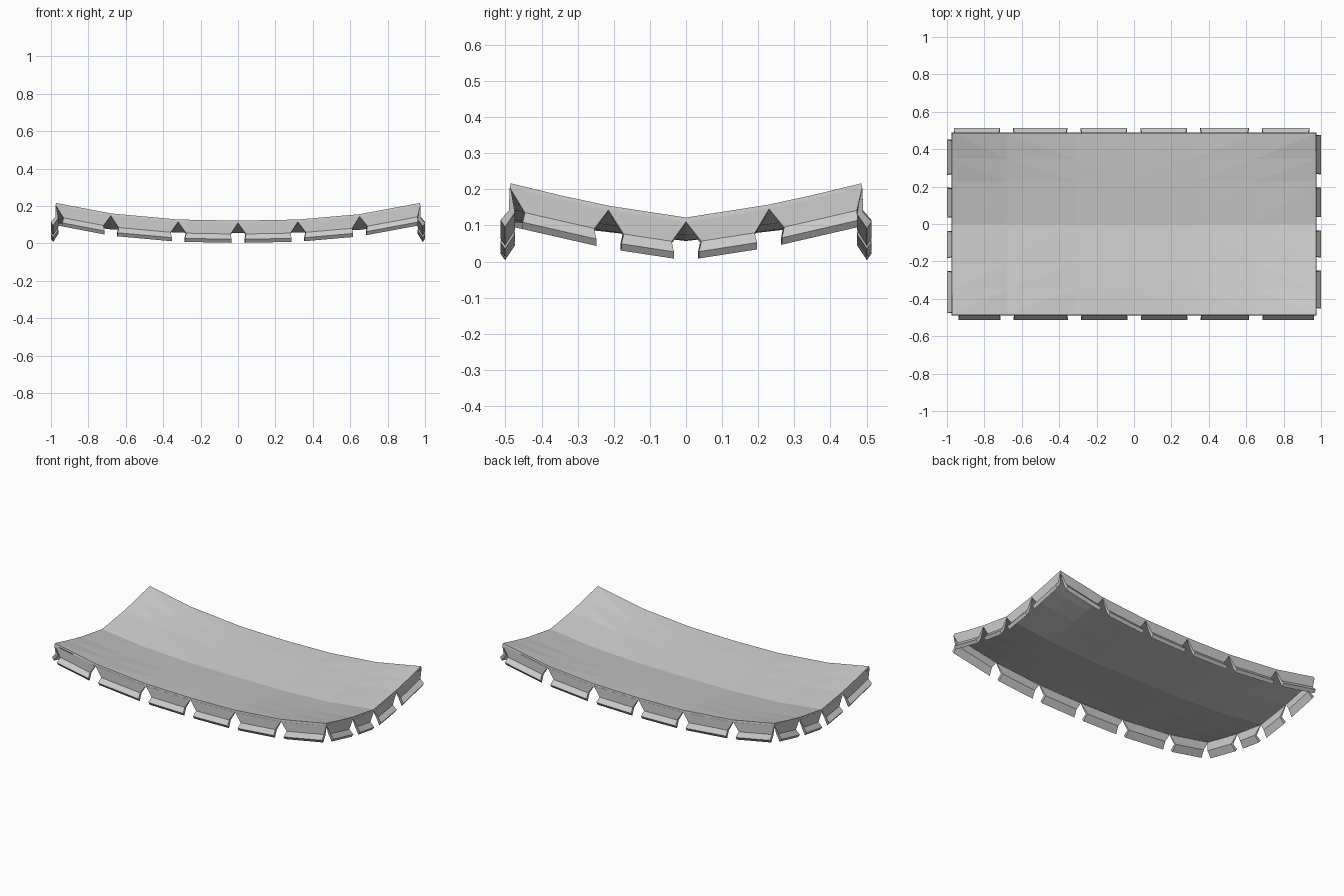
import bpy
import bmesh
from mathutils import Vector

cube = bpy.data.objects.get("Cube")
if cube:
    bpy.data.objects.remove(cube, do_unlink=True)

HX, HY = 0.975, 0.488
LOW, RISE = 0.11, 0.095
X_KNOTS = [-HX, -0.68, -0.32, 0, 0.32, 0.65, HX]
Y_KNOTS = [-HY, -0.215, 0, 0.23, HY]

cloth = bpy.data.materials.new("pale grey cloth")
cloth.use_nodes = True
GREY = (0.6, 0.6, 0.6, 1)
cloth.diffuse_color = GREY
cloth.node_tree.nodes["Principled BSDF"].inputs["Base Color"].default_value = GREY


def finish(bm, name):
    bmesh.ops.recalc_face_normals(bm, faces=bm.faces)
    mesh = bpy.data.meshes.new(name)
    bm.to_mesh(mesh)
    bm.free()
    mesh.materials.append(cloth)
    obj = bpy.data.objects.new(name, mesh)
    bpy.context.collection.objects.link(obj)
    return obj


def long_rim(x):
    return LOW + RISE * abs(x / HX) ** 2.5


def short_rim(y):
    return LOW + RISE * abs(y / HY) ** 1.3


def sheet_z(x, y):
    # rim curves blended across the sheet, with a slack middle
    slack = (1 - (x / HX) ** 2) * (1 - (y / HY) ** 2)
    return long_rim(x) + short_rim(y) - LOW - RISE + 0.042 * slack


# Sagging cloth sheet
bm = bmesh.new()
rows = sorted(Y_KNOTS + [-0.35, 0.35])
grid = [[bm.verts.new((x, y, sheet_z(x, y))) for x in X_KNOTS] for y in rows]
for j in range(len(rows) - 1):
    for i in range(len(X_KNOTS) - 1):
        a, b = grid[j][i], grid[j][i + 1]
        c, d = grid[j + 1][i + 1], grid[j + 1][i]
        # creases run from the corners towards the middle
        if (X_KNOTS[i] < 0) == (rows[j] < 0):
            bm.faces.new((a, b, c))
            bm.faces.new((a, c, d))
        else:
            bm.faces.new((a, b, d))
            bm.faces.new((b, c, d))
sheet = finish(bm, "canopy_sheet")
solid = sheet.modifiers.new("thickness", 'SOLIDIFY')
solid.thickness = 0.012
solid.offset = -1

# Flap section: outward offset, drop, share of the end inset
SECTION = [(0.001, 0, 0), (0.002, 0.06, 1), (0.026, 0.088, 0.85),
           (0.013, 0.107, 0.85), (-0.014, 0.066, 1), (-0.004, 0.01, 0.1)]


def add_flap(bm, start, end, out, inset_start, inset_end):
    along = end - start
    length = along.length
    loops = []
    for base, t0, sign, inset in ((start, 0, 1, inset_start), (end, 1, -1, inset_end)):
        loop = []
        for offset, drop, share in SECTION:
            t = t0 + sign * inset * share / length
            loop.append(bm.verts.new(start + along * t + out * offset - Vector((0, 0, drop))))
        loops.append(loop)
    first, last = loops
    n = len(SECTION)
    for k in range(n):
        m = (k + 1) % n
        bm.faces.new((first[k], first[m], last[m], last[k]))
    bm.faces.new(first)
    bm.faces.new(last[::-1])


def add_valance(name, points, out):
    bm = bmesh.new()
    for i in range(len(points) - 1):
        final = i == len(points) - 2
        add_flap(bm, points[i], points[i + 1], Vector(out), 0.043, 0.015 if final else 0.04)
    finish(bm, name)


# Rows of hanging flaps, walked round the rim
front = [Vector((x, -HY, long_rim(x))) for x in X_KNOTS]
back = [Vector((x, HY, long_rim(x))) for x in reversed(X_KNOTS)]
left = [Vector((HX, y, short_rim(y))) for y in Y_KNOTS]
right = [Vector((-HX, y, short_rim(y))) for y in reversed(Y_KNOTS)]
add_valance("front_flaps", front, (0, -1, 0))
add_valance("back_flaps", back, (0, 1, 0))
add_valance("left_flaps", left, (1, 0, 0))
add_valance("right_flaps", right, (-1, 0, 0))
